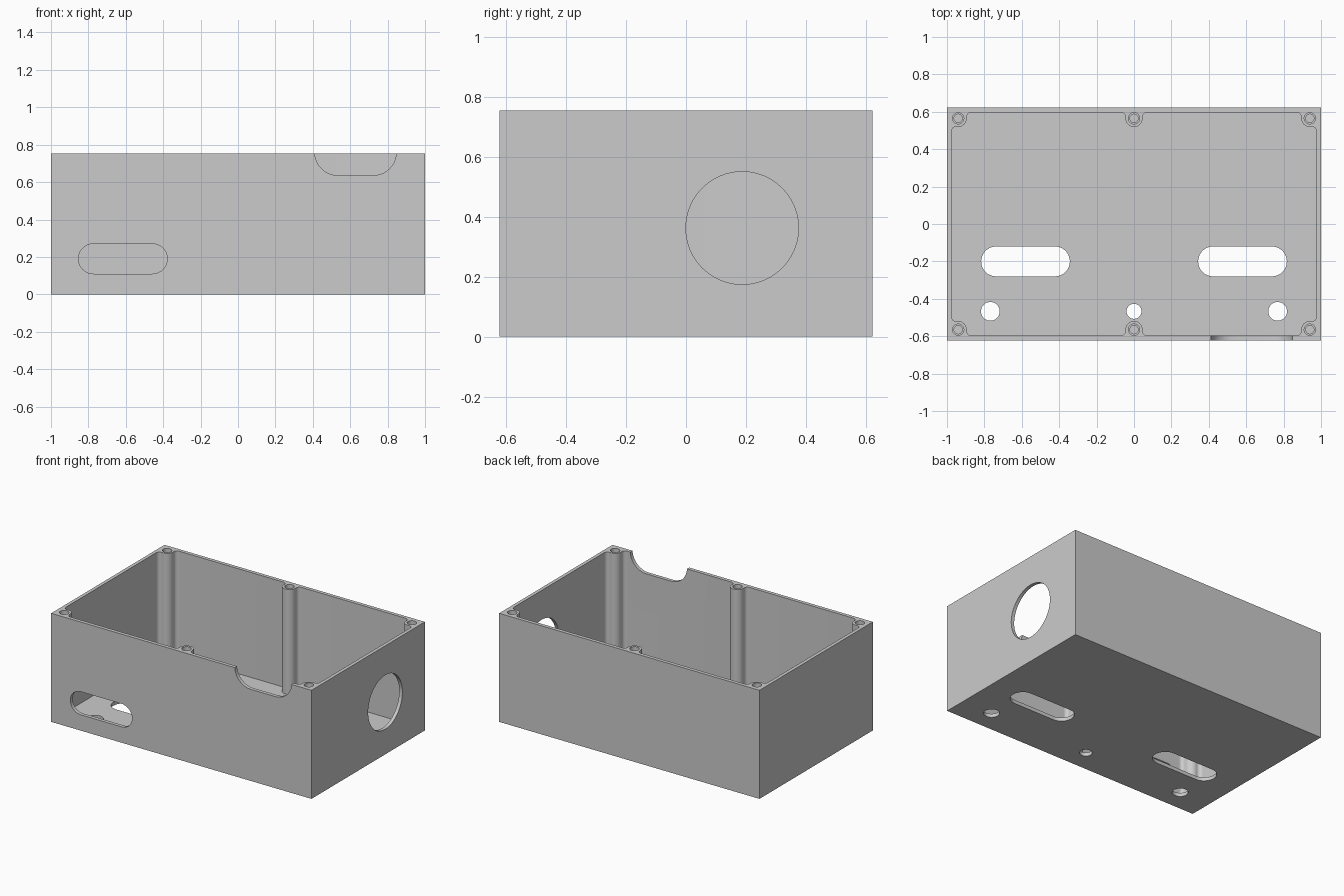
import bpy, bmesh, math
from mathutils import Vector

if "Cube" in bpy.data.objects:
    bpy.data.objects.remove(bpy.data.objects["Cube"])

HALF_X, HALF_Y, HEIGHT = 1.0, 0.622, 0.754
IN_X, IN_Y, FLOOR = 0.976, 0.597, 0.025
POST_X, POST_Y, POST_R, FILLET = 0.94, 0.565, 0.046, 0.025

grey = bpy.data.materials.new("mid grey plastic")
grey.use_nodes = True
colour = (0.6, 0.6, 0.6, 1)
grey.diffuse_color = colour
grey.node_tree.nodes["Principled BSDF"].inputs["Base Color"].default_value = colour


def prism(name, outline, axis, low, high):
    """Extrude a 2D outline along an axis: x uses (y, z), y uses (x, z), z uses (x, y)."""
    place = {"x": lambda a, b, t: (t, a, b),
             "y": lambda a, b, t: (a, t, b),
             "z": lambda a, b, t: (a, b, t)}[axis]
    bm = bmesh.new()
    face = bm.faces.new([bm.verts.new(place(a, b, low)) for a, b in outline])
    ext = bmesh.ops.extrude_face_region(bm, geom=[face])
    moved = [v for v in ext["geom"] if isinstance(v, bmesh.types.BMVert)]
    bmesh.ops.translate(bm, verts=moved, vec=Vector(place(0, 0, high - low)))
    bmesh.ops.recalc_face_normals(bm, faces=bm.faces)
    mesh = bpy.data.meshes.new(name)
    bm.to_mesh(mesh)
    bm.free()
    mesh.materials.append(grey)
    obj = bpy.data.objects.new(name, mesh)
    bpy.context.collection.objects.link(obj)
    return obj


def arc(centre, radius, start, end, steps=10):
    angles = [start + (end - start) * i / steps for i in range(steps + 1)]
    return [(centre[0] + radius * math.cos(a), centre[1] + radius * math.sin(a)) for a in angles]


def circle(x, y, r):
    return arc((x, y), r, 0, math.tau, 48)[:-1]


def slot(x0, x1, y, r):
    q = math.pi / 2
    return arc((x1 - r, y), r, -q, q, 20) + arc((x0 + r, y), r, q, 3 * q, 20)


def cavity_outline():
    """Inner wall line with filleted screw posts; one quarter mirrored to four."""
    q = math.pi / 2
    reach = POST_R + FILLET
    fx, fy = IN_X - FILLET, IN_Y - FILLET
    dy = math.sqrt(reach ** 2 - (fx - POST_X) ** 2)
    dx = math.sqrt(reach ** 2 - (fy - POST_Y) ** 2)
    lean_x = math.asin((fx - POST_X) / reach)
    lean_y = math.asin((fy - POST_Y) / reach)
    corner, middle = (POST_X, POST_Y), (0, POST_Y)
    quarter = arc((fx, POST_Y - dy), FILLET, 0, q + lean_x)
    quarter += arc(corner, POST_R, -q + lean_x, -math.pi - lean_y)[1:]
    quarter += arc((POST_X - dx, fy), FILLET, -lean_y, q)[1:]
    quarter += arc((dx, fy), FILLET, q, math.pi + lean_y)
    quarter += arc(middle, POST_R, lean_y, -q)[1:]
    half = quarter + [(-x, y) for x, y in reversed(quarter[:-1])]
    return half + [(-x, -y) for x, y in half]


# Outer block
box = prism("enclosure_body", [(-HALF_X, -HALF_Y), (HALF_X, -HALF_Y),
                               (HALF_X, HALF_Y), (-HALF_X, HALF_Y)], "z", 0, HEIGHT)

# Hollow interior
cutters = [prism("cavity", cavity_outline(), "z", FLOOR, 1)]

# Front cable slot and rim notch
front = (-HALF_Y - 0.1, -IN_Y + 0.01)
cutters.append(prism("front_slot", slot(-0.853, -0.378, 0.19, 0.08), "y", *front))
cutters.append(prism("rim_notch", slot(0.41, 0.847, 0.761, 0.125), "y", *front))

# Round port in the left wall
cutters.append(prism("side_port", circle(0.1875, 0.3625, 0.188), "x", IN_X - 0.01, 1.1))

# Floor slots and mounting holes
for side in (-1, 1):
    ends = sorted((side * 0.343, side * 0.817))
    cutters.append(prism("floor_slot", slot(*ends, -0.2, 0.08), "z", -0.1, 0.1))
for x, r in ((-0.768, 0.05), (0, 0.04), (0.768, 0.05)):
    cutters.append(prism("floor_hole", circle(x, -0.467, r), "z", -0.1, 0.1))

# Stepped screw holes in the posts
for x in (-POST_X, 0, POST_X):
    for y in (-POST_Y, POST_Y):
        cutters.append(prism("screw_seat", circle(x, y, 0.03), "z", HEIGHT - 0.03, 1))
        cutters.append(prism("screw_bore", circle(x, y, 0.022), "z", HEIGHT - 0.25, 0.95))

# Cut everything out of the block
bpy.context.view_layer.objects.active = box
for cutter in cutters:
    mod = box.modifiers.new(cutter.name, "BOOLEAN")
    mod.operation, mod.solver, mod.object = "DIFFERENCE", "EXACT", cutter
    bpy.ops.object.modifier_apply(modifier=mod.name)
    bpy.data.objects.remove(cutter)

bpy.ops.object.select_all(action="DESELECT")
box.select_set(True)
bpy.ops.object.shade_smooth_by_angle(angle=math.radians(30))
